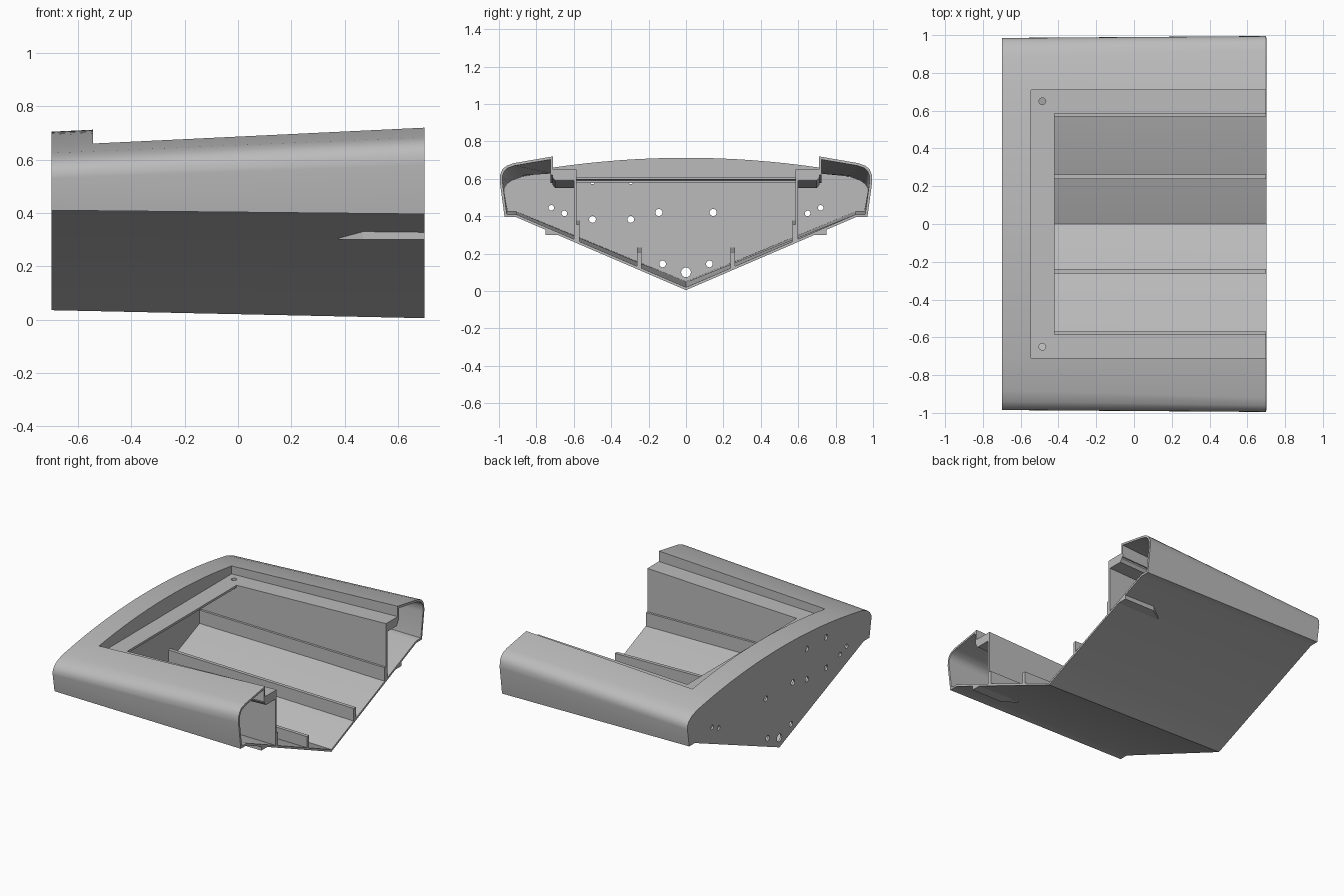
import bpy, bmesh
from mathutils import Matrix

if "Cube" in bpy.data.objects:
    bpy.data.objects.remove(bpy.data.objects["Cube"], do_unlink=True)

grey = bpy.data.materials.new("plain_grey")
grey.use_nodes = True
COL = (0.5, 0.5, 0.5, 1)
grey.diffuse_color = COL
grey.node_tree.nodes["Principled BSDF"].inputs["Base Color"].default_value = COL

BACK, STEP, SILL, OPEN = -0.7, -0.545, -0.42, 0.7   # stations along the hull
RECESS, WALL = 0.71, 0.585                          # half widths of the opening


def mix(a, b, x):
    t = (x - BACK) / (OPEN - BACK)
    return a + (b - a) * t


def hull_z(y, x):
    return mix(0.035, 0.005, x) + mix(0.414, 0.43, x) * y


def ledge_z(x):
    return mix(0.601, 0.65, x)


def make(name, bm, bevel=0):
    bmesh.ops.recalc_face_normals(bm, faces=bm.faces)
    me = bpy.data.meshes.new(name)
    bm.to_mesh(me)
    bm.free()
    me.materials.append(grey)
    ob = bpy.data.objects.new(name, me)
    bpy.context.collection.objects.link(ob)
    return ob


def activate(ob):
    bpy.ops.object.select_all(action='DESELECT')
    ob.select_set(True)
    bpy.context.view_layer.objects.active = ob


def loft(name, sections):
    """Solid through matching (x, [(y, z)...]) sections."""
    bm = bmesh.new()
    rings = [[bm.verts.new((x, y, z)) for y, z in pts] for x, pts in sections]
    for a, b in zip(rings, rings[1:]):
        for i in range(len(a)):
            j = (i + 1) % len(a)
            bm.faces.new((a[i], a[j], b[j], b[i]))
    bm.faces.new(rings[0])
    bm.faces.new(rings[-1])
    return make(name, bm)


def drill(ob, holes, axis):
    """Cut round holes; each is (centre, radius)."""
    bm = bmesh.new()
    turn = Matrix.Rotation(1.570796, 4, 'Y') if axis == 'X' else Matrix()
    for centre, r in holes:
        bmesh.ops.create_cone(bm, cap_ends=True, segments=24, radius1=r, radius2=r,
                              depth=0.2, matrix=Matrix.Translation(centre) @ turn)
    cutter = make("hole_cutter", bm)
    cutter.hide_render = True
    mod = ob.modifiers.new("holes", 'BOOLEAN')
    mod.operation, mod.solver, mod.object = 'DIFFERENCE', 'EXACT', cutter
    activate(ob)
    bpy.ops.object.modifier_apply(modifier=mod.name)
    bpy.data.objects.remove(cutter, do_unlink=True)


# Half section of the hull skin, from chine flat up to the deck edge
AFT = [(0.905, 0.41), (0.965, 0.41), (0.985, 0.53), (0.984, 0.555), (0.97, 0.58),
       (0.94, 0.603), (0.88, 0.625), (RECESS, 0.653)]
FORE = [(0.91, 0.396), (0.97, 0.396), (0.995, 0.58), (0.994, 0.62), (0.982, 0.65),
        (0.96, 0.67), (0.92, 0.684), (RECESS, 0.72)]
CROWN = 8


def skin_section(x):
    half = [(mix(a[0], b[0], x), mix(a[1], b[1], x)) for a, b in zip(AFT, FORE)]
    edge = half[-1][1]
    crown = []
    for i in range(1, 2 * CROWN):
        y = RECESS * (1 - i / CROWN)
        crown.append((y, edge + 0.052 * (1 - (y / RECESS) ** 2)))
    return [(0, hull_z(0, x))] + half + crown + [(-y, z) for y, z in reversed(half)]


# Hull skin: bottom, sides, deck, transom and recess walls
bm = bmesh.new()
rings = [[bm.verts.new((x, y, z)) for y, z in skin_section(x)] for x in (BACK, STEP, OPEN)]
n, first, last = len(rings[0]), len(AFT), len(AFT) + 2 * CROWN
for bay in range(2):
    a, b = rings[bay], rings[bay + 1]
    for i in range(n):
        if bay == 1 and first <= i < last:
            continue                                # opening in the deck
        j = (i + 1) % n
        bm.faces.new((a[i], a[j], b[j], b[i]))
bm.faces.new(rings[0])
low = {}
for s in (1, -1):
    for x in (STEP, OPEN):
        low[s, x] = bm.verts.new((x, s * RECESS, ledge_z(x) - 0.03))
for s, k in ((1, first), (-1, last)):
    bm.faces.new((rings[1][k], rings[2][k], low[s, OPEN], low[s, STEP]))
bm.faces.new(rings[1][first:last + 1] + [low[-1, STEP], low[1, STEP]])
hull = make("hull_skin", bm)
mod = hull.modifiers.new("thickness", 'SOLIDIFY')
mod.thickness, mod.offset, mod.use_even_offset = 0.014, -1, True
activate(hull)
bpy.ops.object.modifier_apply(modifier=mod.name)

# Transom holes
holes = [((BACK, 0, 0.10), 0.026)]
for s in (1, -1):
    for y, z, r in ((0.125, 0.145, 0.018), (0.145, 0.42, 0.019),
                    (0.65, 0.415, 0.015), (0.72, 0.445, 0.015)):
        holes.append(((BACK, s * y, z), r))
for y in (-0.295, -0.5):
    for z in (0.383, 0.59):
        holes.append(((BACK, y, z), 0.018))
drill(hull, holes, 'X')
activate(hull)
bpy.ops.object.shade_smooth_by_angle(angle=0.5)

# Ledge across the back of the opening
rear = loft("rear_ledge", [
    (x, [(-RECESS, ledge_z(x)), (RECESS, ledge_z(x)),
         (RECESS, ledge_z(x) - 0.015), (-RECESS, ledge_z(x) - 0.015)])
    for x in (STEP - 0.01, SILL)])
drill(rear, [((-0.485, s * 0.65, 0.6), 0.018) for s in (1, -1)], 'Z')

for s, side in ((1, "back"), (-1, "front")):
    def strip(name, xs, section):
        return loft(f"{side}_{name}", [(x, [(s * y, z) for y, z in section(x)]) for x in xs])

    # Side ledge with a rounded lower outer edge
    strip("ledge", (SILL, OPEN), lambda x: [
        (WALL, ledge_z(x)), (RECESS + 0.005, ledge_z(x)), (RECESS + 0.005, ledge_z(x) - 0.04),
        (RECESS - 0.01, ledge_z(x) - 0.06), (WALL, ledge_z(x) - 0.06)])

    # Upright inner wall, its foot rail and the floor stringer
    strip("inner_wall", (BACK + 0.01, OPEN), lambda x: [
        (WALL, hull_z(WALL, x) + 0.005), (WALL + 0.014, hull_z(WALL, x) + 0.01),
        (WALL + 0.014, ledge_z(x) - 0.005), (WALL, ledge_z(x) - 0.005)])
    for name, y0, y1, h in (("foot_rail", 0.57, WALL, 0.1), ("stringer", 0.238, 0.262, 0.09)):
        strip(name, (BACK + 0.01, OPEN), lambda x: [
            (y0, hull_z(y0, x) + 0.005), (y1, hull_z(y1, x) + 0.005),
            (y1, hull_z(y1, x) + h), (y0, hull_z(y1, x) + h)])

    # Spray rail under the hull, tapering to a point
    def rail(x):
        out = 0.69 + 0.06 * min(1, (x - 0.38) / 0.09 + 0.02)
        return [(0.68, 0.30), (out, 0.30), (out, hull_z(out, x) + 0.004),
                (0.68, hull_z(0.68, x) + 0.004)]
    strip("spray_rail", (0.38, 0.47, OPEN), rail)
